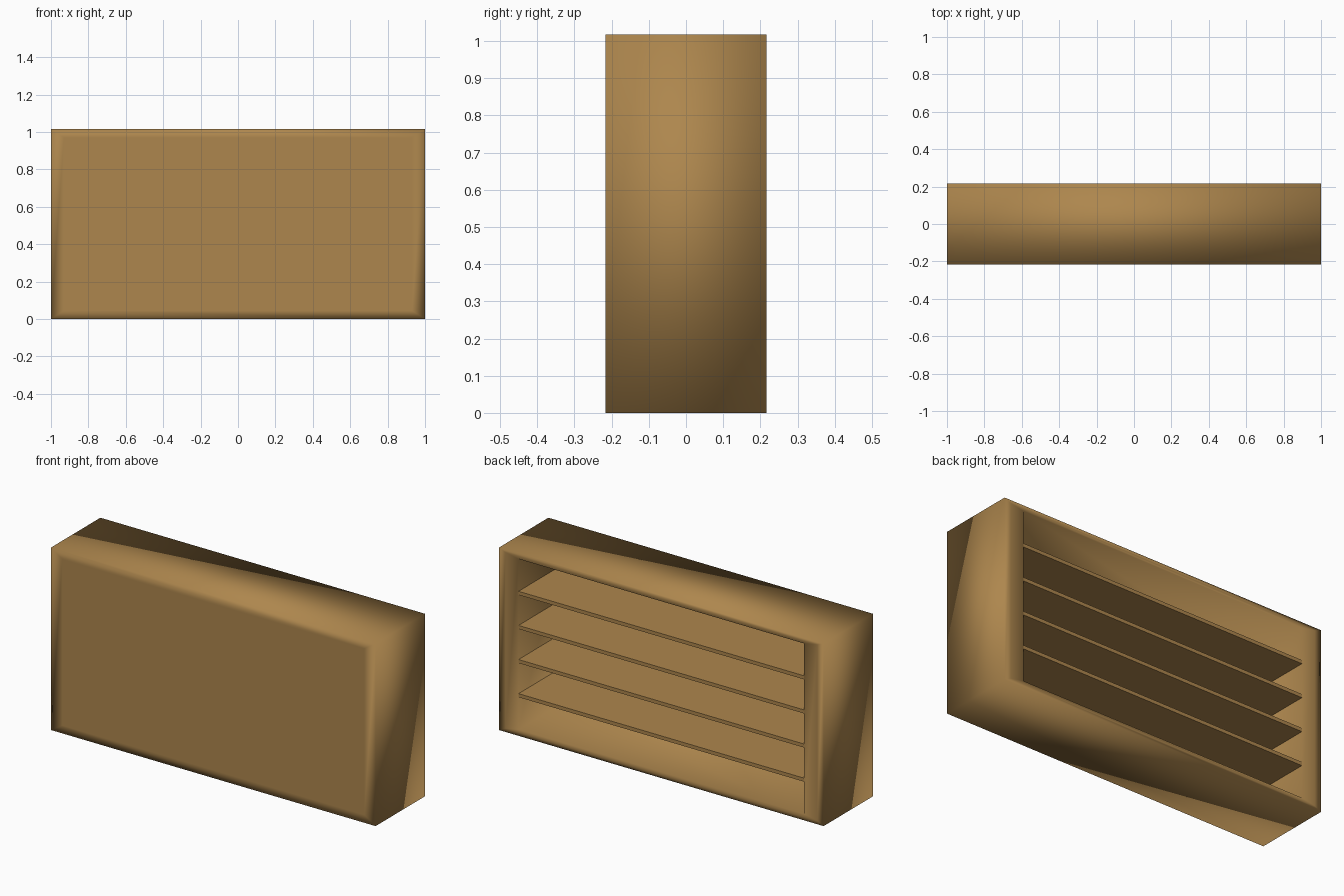
import bpy, bmesh
from mathutils import Vector

if "Cube" in bpy.data.objects:
    bpy.data.objects.remove(bpy.data.objects["Cube"])

W, D, H = 1.0, 0.217, 1.017      # half width, half depth, height
IX, Z0, Z1 = 0.88, 0.035, 0.985  # inner opening
PANEL_Y = -0.185                 # inside of the front panel

wood = bpy.data.materials.new("warm wood")
wood.diffuse_color = (0.42, 0.24, 0.075, 1)
wood.use_nodes = True
wood.node_tree.nodes["Principled BSDF"].inputs["Base Color"].default_value = wood.diffuse_color


def finish(name, bm):
    bmesh.ops.recalc_face_normals(bm, faces=bm.faces)
    me = bpy.data.meshes.new(name)
    bm.to_mesh(me)
    bm.free()
    ob = bpy.data.objects.new(name, me)
    bpy.context.collection.objects.link(ob)
    me.materials.append(wood)
    return ob


def ring(bm, x, y, z0, z1):
    return [bm.verts.new(p) for p in ((-x, y, z0), (x, y, z0), (x, y, z1), (-x, y, z1))]


# carcass: closed front with soft shaded border, open at the back
bm = bmesh.new()
rings = [ring(bm, *r) for r in (
    (0.93, -D, 0.045, 0.97),
    (W, -D, 0, H),
    (W, D, 0, H),
    (0.96, D, 0.02, 1.0),
    (IX, D, Z0, Z1),
    (IX, PANEL_Y, Z0, Z1))]
for a, b in zip(rings, rings[1:]):
    for i in range(4):
        j = (i + 1) % 4
        bm.faces.new((a[i], a[j], b[j], b[i]))
bm.faces.new(rings[0])
bm.faces.new(rings[-1])
for f in bm.faces:
    f.smooth = True
finish("cabinet_carcass", bm)

# four thin shelves, evenly spaced, flush with the back opening
step = (Z1 - Z0) / 5
for k in range(1, 5):
    bm = bmesh.new()
    bmesh.ops.create_cube(bm, size=1)
    depth = D - PANEL_Y
    for v in bm.verts:
        v.co = Vector((v.co.x * 2 * IX, v.co.y * depth + (D + PANEL_Y) / 2,
                       v.co.z * 0.02 + Z0 + k * step))
    finish("shelf_%d" % k, bm)
